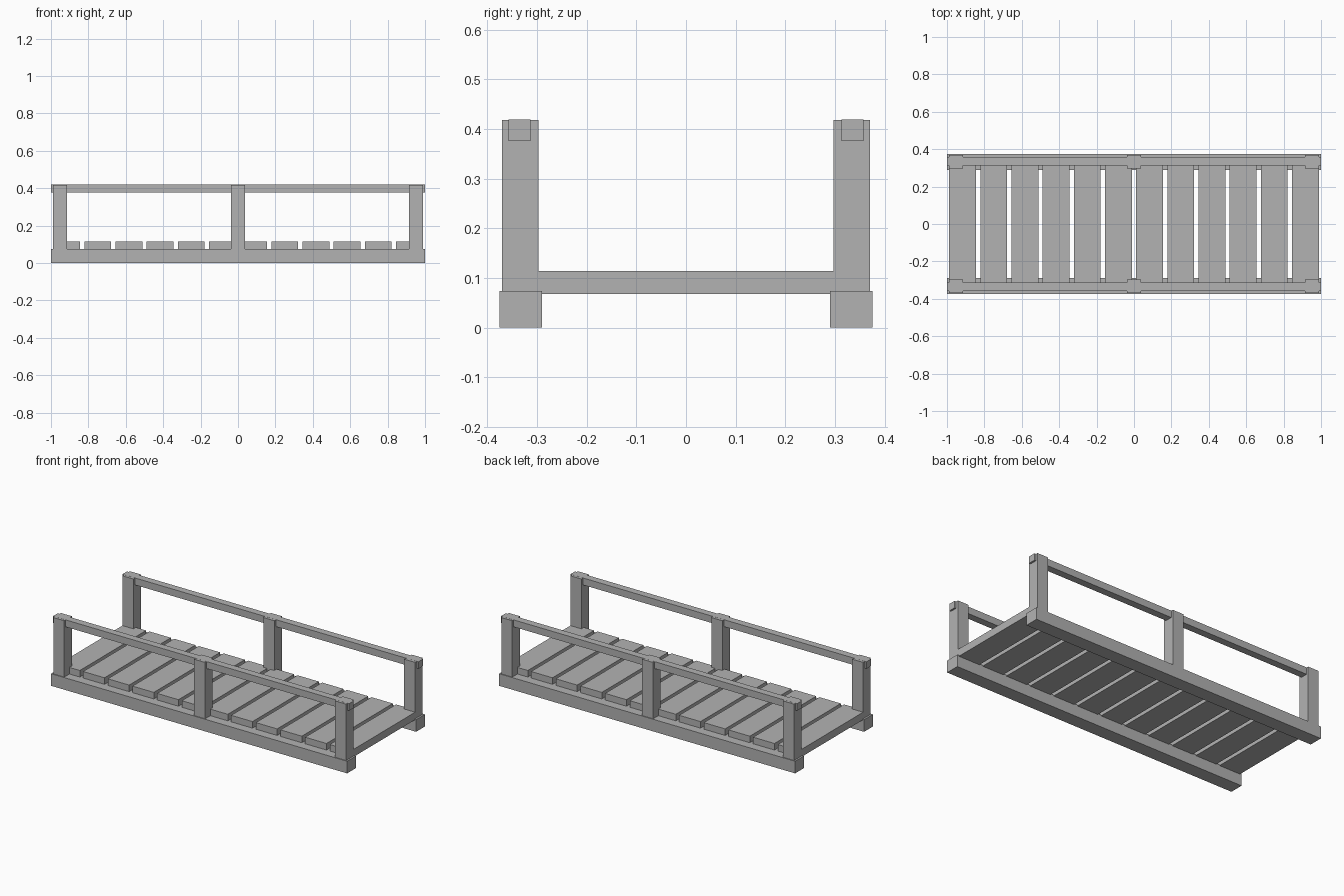
import bpy

if "Cube" in bpy.data.objects:
    bpy.data.objects.remove(bpy.data.objects["Cube"])

grey = bpy.data.materials.new("plain grey")
grey.diffuse_color = (0.448, 0.448, 0.448, 1)
grey.use_nodes = True
grey.node_tree.nodes["Principled BSDF"].inputs["Base Color"].default_value = grey.diffuse_color


def box(name, x0, x1, y0, y1, z0, z1):
    bpy.ops.mesh.primitive_cube_add(
        size=1, location=((x0 + x1) / 2, (y0 + y1) / 2, (z0 + z1) / 2))
    o = bpy.context.object
    o.name = name
    o.scale = (x1 - x0, y1 - y0, z1 - z0)
    bpy.ops.object.transform_apply(location=False, rotation=False, scale=True)
    o.data.materials.append(grey)
    return o


def side_box(name, s, x0, x1, y0, y1, z0, z1):
    # y range given for the back side, mirrored for the front
    a, b = sorted((s * y0, s * y1))
    return box(name, x0, x1, a, b, z0, z1)


for s, side in ((-1, "front"), (1, "back")):
    # Long ground beam
    side_box(side + "_beam", s, -1, 1, 0.29, 0.375, 0, 0.074)
    # Three railing posts
    for cx, pos in ((-0.952, "left"), (0, "middle"), (0.952, "right")):
        side_box(f"{side}_{pos}_post", s, cx - 0.037, cx + 0.037,
                 0.297, 0.37, 0.06, 0.418)
    # Handrail running through the posts
    side_box(side + "_handrail", s, -1, 1, 0.313, 0.357, 0.376, 0.4185)

# Deck planks
for i in range(12):
    cx = (i - 5.5) / 6
    box(f"deck_plank_{i + 1}", cx - 0.072, cx + 0.072, -0.32, 0.32, 0.068, 0.114)
